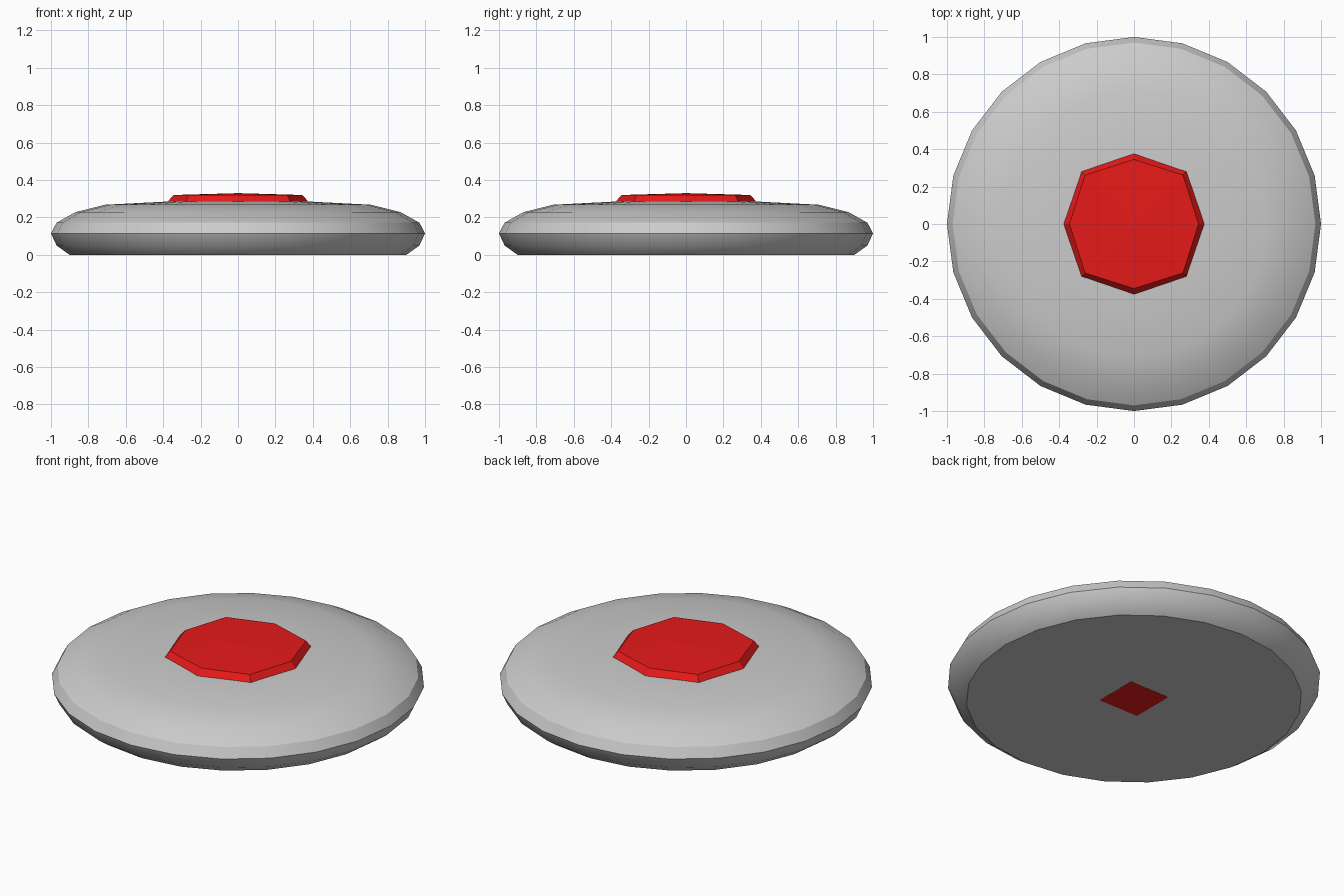
import bpy, bmesh
from math import cos, sin, pi

if "Cube" in bpy.data.objects:
    bpy.data.objects.remove(bpy.data.objects["Cube"])


def ring(bm, n, radii, z):
    """Ring of n vertices; radii are repeated in turn around it."""
    return [bm.verts.new((radii[i % len(radii)] * cos(2 * pi * i / n),
                          radii[i % len(radii)] * sin(2 * pi * i / n), z))
            for i in range(n)]


def lathe(name, n, profile, tip_z, color=None):
    """Stacked rings with a flat bottom and a slightly domed top."""
    bm = bmesh.new()
    rings = [ring(bm, n, radii, z) for radii, z in profile]
    bm.faces.new(rings[0][::-1])
    for a, b in zip(rings, rings[1:]):
        for i in range(n):
            j = (i + 1) % n
            bm.faces.new((a[i], a[j], b[j], b[i]))
    tip = bm.verts.new((0, 0, tip_z))
    for i in range(n):
        bm.faces.new((rings[-1][i], rings[-1][(i + 1) % n], tip))
    bmesh.ops.recalc_face_normals(bm, faces=bm.faces)
    mesh = bpy.data.meshes.new(name)
    bm.to_mesh(mesh)
    bm.free()
    obj = bpy.data.objects.new(name, mesh)
    bpy.context.collection.objects.link(obj)
    if color:
        mat = bpy.data.materials.new(name + "_color")
        mat.diffuse_color = color
        mat.use_nodes = True
        mat.node_tree.nodes["Principled BSDF"].inputs["Base Color"].default_value = mat.diffuse_color
        mesh.materials.append(mat)
    return obj


# Rounded grey disc
body = lathe("disc_body", 24, [
    ((0.90,), 0.0), ((0.97,), 0.05), ((1.0,), 0.115), ((0.97,), 0.172),
    ((0.87,), 0.228), ((0.71,), 0.268), ((0.38,), 0.285)], 0.29)
bpy.context.view_layer.objects.active = body
body.select_set(True)
bpy.ops.object.shade_smooth_by_angle(angle=pi / 6)

# Red octagonal button; its diagonal corners reach slightly further out.
# The stem runs through the disc and ends in a square flush with the base.
h = 0.13
button = lathe("button", 8, [
    ((h, h * 2 ** 0.5), -0.001), ((h, h * 2 ** 0.5), 0.15),
    ((0.38, 0.40), 0.28), ((0.345, 0.37), 0.32)], 0.33,
    (0.8, 0.01, 0.01, 1))
